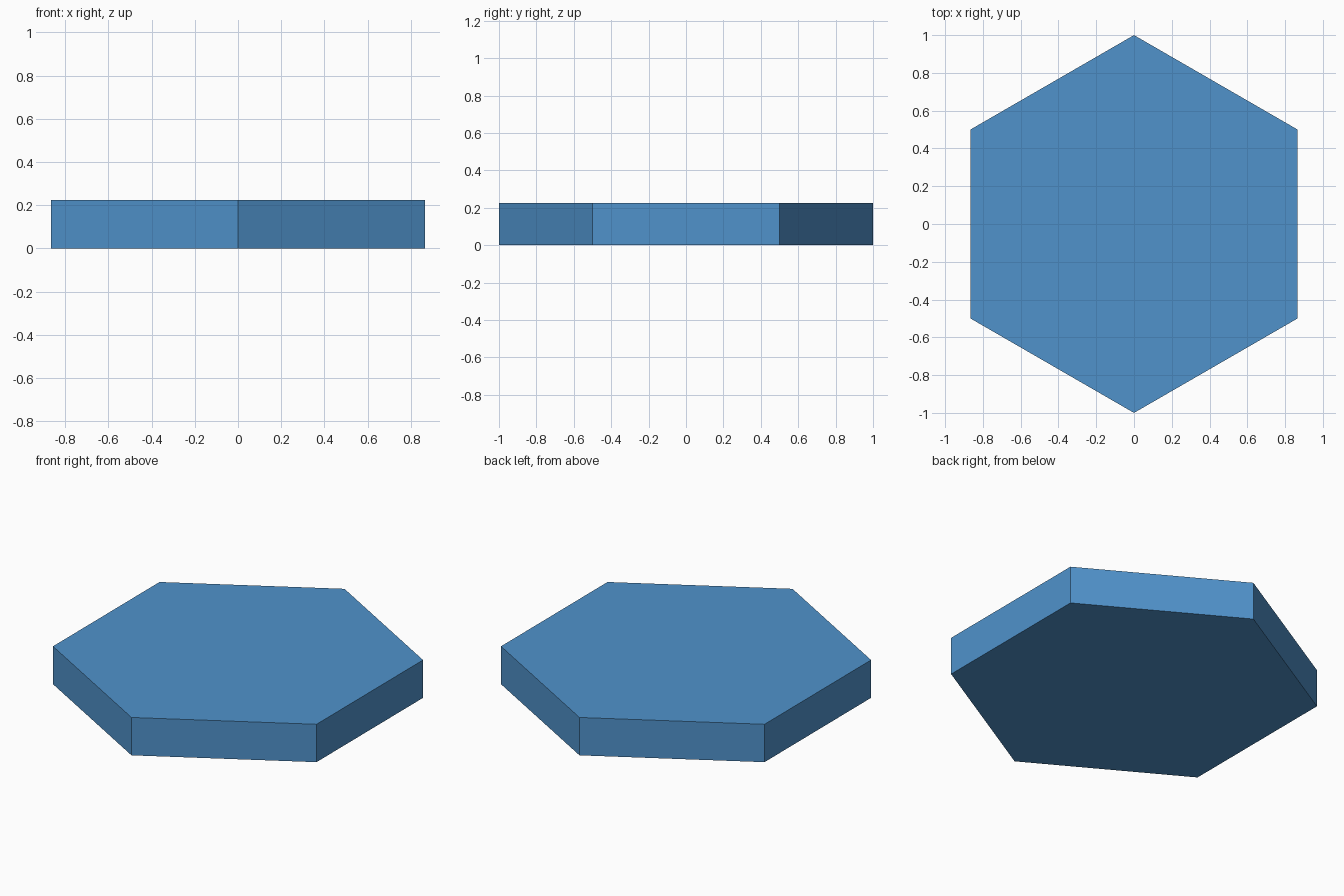
import bpy, bmesh, math
from mathutils import Vector

if "Cube" in bpy.data.objects:
    bpy.data.objects.remove(bpy.data.objects["Cube"])

H = 0.225  # slab height

blue = bpy.data.materials.new("blue")
blue.diffuse_color = (0.08, 0.29, 0.6, 1)
blue.use_nodes = True
blue.node_tree.nodes["Principled BSDF"].inputs["Base Color"].default_value = blue.diffuse_color

# Each shard owns the region where its linear field is the largest:
# gradient x, y, z and the constant, with z measured from the top face
T = (-0.1, 1.0, -0.1, -0.183)
W = (-0.649, 0.2343, 0.02, -0.1138)


def offset(base, plane, k):
    """Field that beats the base field on the positive side of a plane."""
    return tuple(b + k * p for b, p in zip(base, plane))


FIELDS = {
    "shard_centre": (0, 0, 0, 0),
    "shard_back": T,
    "shard_back_right": (0.559, 0.635, 0.014, -0.3158),
    "shard_right": (0.379, 0.1624, -0.06, -0.1364),
    "shard_front_right_chip": (0.297, 0.057, 0.232, -0.1266),
    "shard_front": (-0.2364, -0.1208, -0.0215, -0.1012),
    "shard_left": W,
    "shard_back_left": (-0.6185, 0.6748, -0.045, -0.14),
    "shard_back_corner_chip": offset(T, (-0.271, 1, 1.467, -0.89), 0.3),
    "shard_front_left_chip": offset(W, (0.506, -1, -1.89, -0.133 - 1.89 * H), 0.02),
}


def hex_prism():
    """Six-sided slab with corners on the y axis."""
    bm = bmesh.new()
    ring = [bm.verts.new((math.cos(a), math.sin(a), 0))
            for a in (math.radians(30 + 60 * i) for i in range(6))]
    face = bm.faces.new(ring)
    top = bmesh.ops.extrude_face_region(bm, geom=[face])["geom"]
    bmesh.ops.translate(bm, vec=(0, 0, H),
                        verts=[g for g in top if isinstance(g, bmesh.types.BMVert)])
    return bm


def make_shard(name, field):
    """Cut the slab down to one shard and cap every cut."""
    bm = hex_prism()
    for other in FIELDS.values():
        if other == field:
            continue
        n = Vector([o - f for o, f in zip(other[:3], field[:3])])
        d = other[3] - field[3]
        co = -n * d / n.length_squared + Vector((0, 0, H))
        cut = bmesh.ops.bisect_plane(
            bm, geom=bm.verts[:] + bm.edges[:] + bm.faces[:], dist=1e-6,
            plane_co=co, plane_no=n.normalized(), clear_outer=True)["geom_cut"]
        edges = [e for e in cut if isinstance(e, bmesh.types.BMEdge) and e.is_boundary]
        if len(edges) > 2:
            bmesh.ops.holes_fill(bm, edges=edges, sides=0)
    bmesh.ops.recalc_face_normals(bm, faces=bm.faces[:])
    mesh = bpy.data.meshes.new(name)
    bm.to_mesh(mesh)
    bm.free()
    mesh.materials.append(blue)
    bpy.context.collection.objects.link(bpy.data.objects.new(name, mesh))


# Shattered slab
for name, field in FIELDS.items():
    make_shard(name, field)
